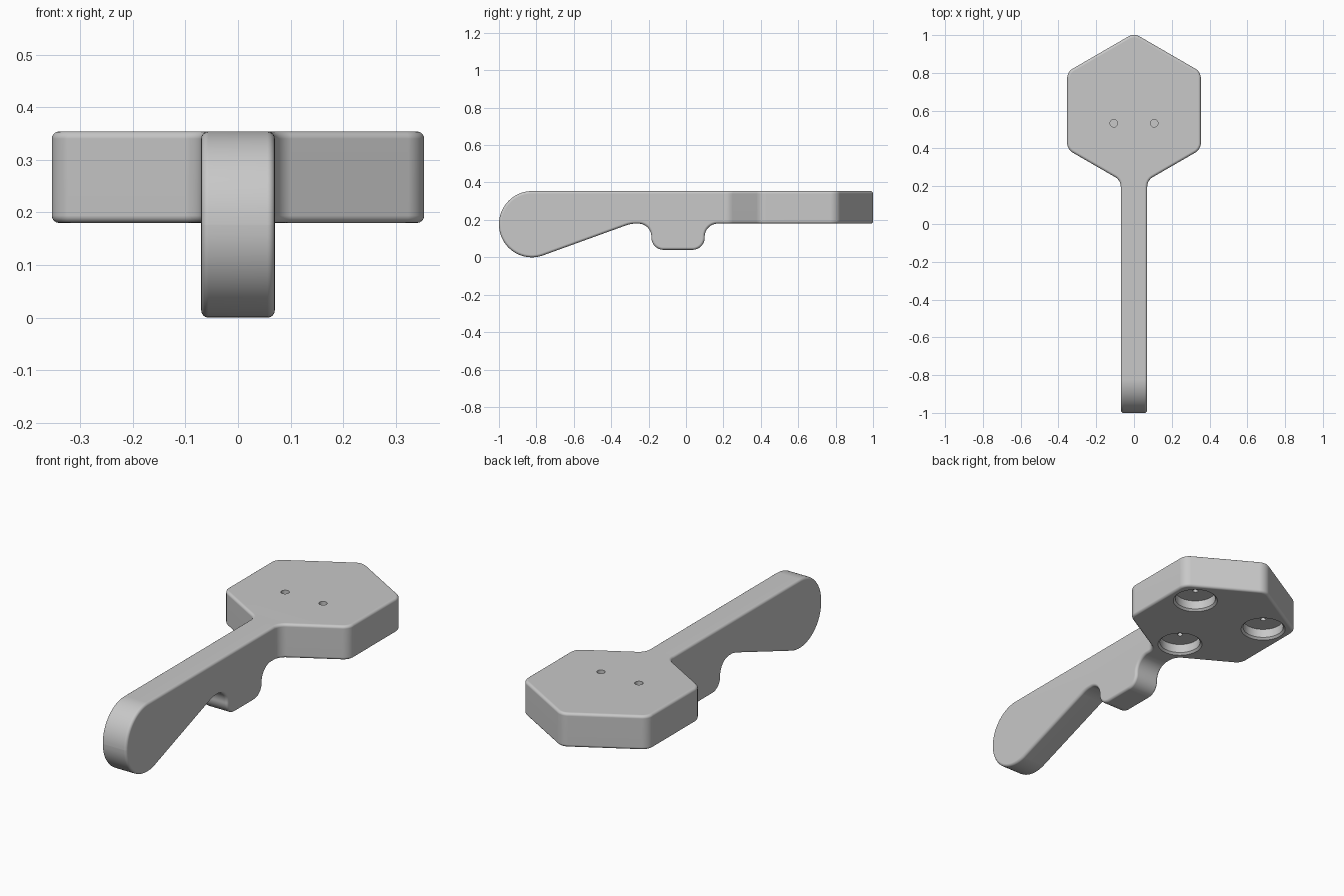
import bpy, bmesh, math
from mathutils import Vector

cube = bpy.data.objects.get("Cube")
if cube:
    bpy.data.objects.remove(cube, do_unlink=True)

grey = bpy.data.materials.new("matte grey")
grey.use_nodes = True
grey.diffuse_color = (0.58, 0.58, 0.58, 1)
grey.node_tree.nodes["Principled BSDF"].inputs["Base Color"].default_value = grey.diffuse_color


def rounded(corners, steps=12):
    """Outline with each (u, v, radius) corner replaced by an arc."""
    out = []
    for i, (u, v, r) in enumerate(corners):
        p = Vector((u, v))
        if r == 0:
            out.append(p)
            continue
        a = (Vector(corners[i - 1][:2]) - p).normalized()
        b = (Vector(corners[(i + 1) % len(corners)][:2]) - p).normalized()
        half = a.angle(b) / 2
        centre = p + (a + b).normalized() * r / math.sin(half)
        start = p + a * r / math.tan(half) - centre
        end = p + b * r / math.tan(half) - centre
        sweep = start.angle(end)
        for k in range(steps + 1):
            t = k / steps
            out.append(centre + (start * math.sin((1 - t) * sweep)
                                 + end * math.sin(t * sweep)) / math.sin(sweep))
    return out


def finish(name, bm):
    bmesh.ops.remove_doubles(bm, verts=bm.verts, dist=0.0001)
    bmesh.ops.recalc_face_normals(bm, faces=bm.faces)
    mesh = bpy.data.meshes.new(name)
    bm.to_mesh(mesh)
    bm.free()
    mesh.materials.append(grey)
    obj = bpy.data.objects.new(name, mesh)
    bpy.context.collection.objects.link(obj)
    return obj


def prism(name, points, place, low, high):
    bm = bmesh.new()
    face = bm.faces.new([bm.verts.new(place(p, low)) for p in points])
    new = bmesh.ops.extrude_face_region(bm, geom=[face])["geom"]
    shift = place(points[0], high) - place(points[0], low)
    bmesh.ops.translate(bm, vec=shift, verts=[g for g in new if isinstance(g, bmesh.types.BMVert)])
    return finish(name, bm)


def turned(name, profile, x, y, sides=48):
    """Solid of revolution from (radius, z) points, open ends on the axis."""
    bm = bmesh.new()
    verts = [bm.verts.new((r, 0, z)) for r, z in profile]
    edges = [bm.edges.new(pair) for pair in zip(verts, verts[1:])]
    bmesh.ops.spin(bm, geom=verts + edges, cent=(0, 0, 0), axis=(0, 0, 1),
                   angle=2 * math.pi, steps=sides)
    bmesh.ops.translate(bm, vec=(x, y, 0), verts=bm.verts)
    return finish(name, bm)


TOP, UNDER, HALF = 0.354, 0.18, 0.07

# Plan: hexagonal head, filleted neck, straight handle
right = [(HALF, -1.2, 0), (HALF, 0.231, 0.06), (0.354, 0.395, 0.06), (0.354, 0.805, 0.06)]
plan = right + [(0, 1.01, 0.06)] + [(-x, y, r) for x, y, r in reversed(right)]
body = prism("paddle_body", rounded(plan), lambda p, h: Vector((p.x, p.y, h)), -0.3, 0.6)

# Side: bulbous handle end, sloped underside, finger stop, flat head
side = [(1.3, TOP, 0), (-1, TOP, 0.177), (-1, -0.075, 0.176), (-0.295, UNDER, 0.15),
        (-0.185, UNDER, 0.07), (-0.185, 0.04, 0.065), (0.1, 0.04, 0.065),
        (0.1, UNDER, 0.07), (1.3, UNDER, 0)]
side_cut = prism("side_profile_cutter", rounded(side, 20), lambda p, h: Vector((h, p.x, p.y)), -0.6, 0.6)
helpers = [side_cut]


def boolean(cutter, operation):
    mod = body.modifiers.new(cutter.name, "BOOLEAN")
    mod.object, mod.operation, mod.solver = cutter, operation, "EXACT"
    cutter.hide_render = True


boolean(side_cut, "INTERSECT")

# Rounded rim on every hard edge
bevel = body.modifiers.new("rim", "BEVEL")
bevel.width, bevel.segments = 0.014, 4
bevel.limit_method, bevel.angle_limit = "ANGLE", math.radians(40)
bevel.use_clamp_overlap = False

# Three chamfered pockets underneath, each with a small centre hole
pocket = [(0, 0.1), (0.118, 0.1), (0.118, 0.17), (0.098, 0.19), (0.098, 0.235),
          (0.013, 0.235), (0.013, 0.265), (0, 0.265)]
for k in range(3):
    a = math.radians(-90 + 120 * k)
    helpers.append(turned("pocket_cutter", pocket, 0.25 * math.cos(a), 0.6 + 0.25 * math.sin(a)))

# Two small blind holes in the top
for x in (-0.107, 0.107):
    helpers.append(turned("top_hole_cutter", [(0, 0.5), (0.02, 0.5), (0.02, 0.3), (0, 0.3)], x, 0.533, 24))
for cutter in helpers[1:]:
    boolean(cutter, "DIFFERENCE")

# Bake the cuts and drop the helpers
bpy.context.view_layer.update()
baked = bpy.data.meshes.new_from_object(body.evaluated_get(bpy.context.evaluated_depsgraph_get()))
body.modifiers.clear()
body.data = baked
for cutter in helpers:
    bpy.data.objects.remove(cutter, do_unlink=True)

bpy.ops.object.select_all(action="DESELECT")
body.select_set(True)
bpy.context.view_layer.objects.active = body
bpy.ops.object.shade_smooth_by_angle(angle=math.radians(30))
body.modifiers.new("clean_shading", "WEIGHTED_NORMAL").keep_sharp = True
